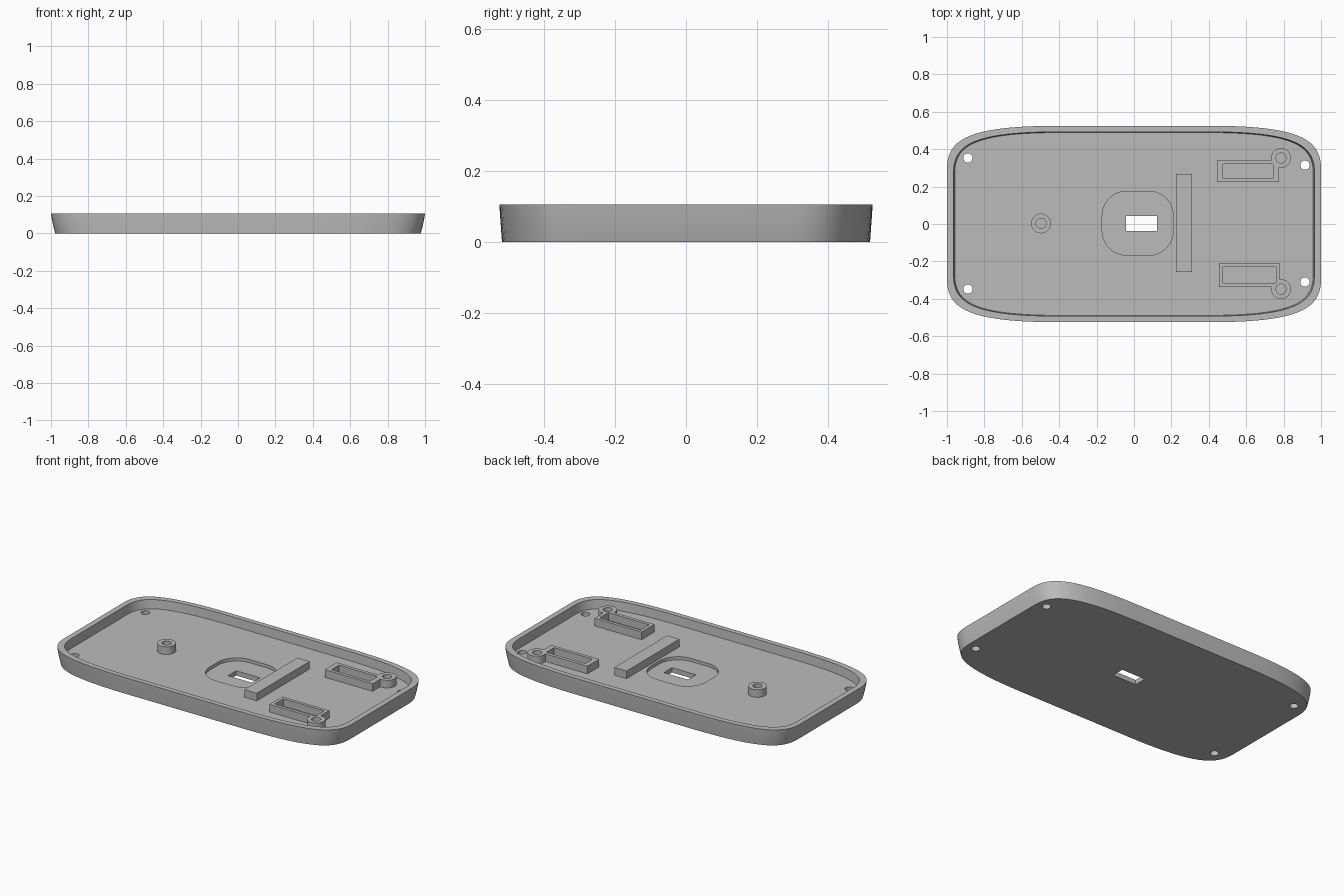
import bpy, bmesh, math

if "Cube" in bpy.data.objects:
    bpy.data.objects.remove(bpy.data.objects["Cube"])

FLOOR, TOP, RIM = 0.05, 0.098, 0.105

grey = bpy.data.materials.new("plain_grey")
grey.diffuse_color = (0.5, 0.5, 0.5, 1)
grey.use_nodes = True
grey.node_tree.nodes["Principled BSDF"].inputs["Base Color"].default_value = grey.diffuse_color


def tray_outline(hx, hy, n=20):
    """Rounded rectangle with softly bowed long sides."""
    p = [(1, 0.56), (1, 0.87), (0.88, 1), (0.4, 1)]
    quarter = []
    for i in range(n + 1):
        t = i / n
        w = [(1 - t) ** 3, 3 * t * (1 - t) ** 2, 3 * t * t * (1 - t), t ** 3]
        quarter.append((hx * sum(a * q[0] for a, q in zip(w, p)),
                        hy * sum(a * q[1] for a, q in zip(w, p))))
    half = quarter + [(-x, y) for x, y in reversed(quarter)]
    return half + [(-x, -y) for x, y in half]


def circle(cx, cy, r, n=32):
    return [(cx + r * math.cos(2 * math.pi * i / n),
             cy + r * math.sin(2 * math.pi * i / n)) for i in range(n)]


def rect(x0, x1, y0, y1):
    return [(x0, y0), (x1, y0), (x1, y1), (x0, y1)]


def round_rect(x0, x1, y0, y1, r, n=10):
    pts = []
    for k, (cx, cy) in enumerate([(x1 - r, y1 - r), (x0 + r, y1 - r),
                                  (x0 + r, y0 + r), (x1 - r, y0 + r)]):
        for i in range(n + 1):
            a = math.pi / 2 * (k + i / n)
            pts.append((cx + r * math.cos(a), cy + r * math.sin(a)))
    return pts


def loft(name, rings):
    """Solid through a stack of (outline, z) rings, capped at both ends."""
    bm = bmesh.new()
    loops = [[bm.verts.new((x, y, z)) for x, y in pts] for pts, z in rings]
    for a, b in zip(loops, loops[1:]):
        for i in range(len(a)):
            j = (i + 1) % len(a)
            bm.faces.new((a[i], a[j], b[j], b[i]))
    bm.faces.new(loops[0][::-1])
    bm.faces.new(loops[-1])
    bmesh.ops.recalc_face_normals(bm, faces=bm.faces)
    me = bpy.data.meshes.new(name)
    bm.to_mesh(me)
    bm.free()
    me.materials.append(grey)
    ob = bpy.data.objects.new(name, me)
    bpy.context.collection.objects.link(ob)
    return ob


def prism(name, pts, z0, z1):
    return loft(name, [(pts, z0), (pts, z1)])


def combine(ob, other, op):
    """Apply a boolean and discard the second solid."""
    mod = ob.modifiers.new("bool", 'BOOLEAN')
    mod.operation, mod.object, mod.solver = op, other, 'EXACT'
    bpy.context.view_layer.objects.active = ob
    bpy.ops.object.modifier_apply(modifier=mod.name)
    bpy.data.objects.remove(other)


def cut(ob, pts, z0, z1):
    combine(ob, prism("cutter", pts, z0, z1), 'DIFFERENCE')


# Tray: curved outer wall, rim, drafted inner wall and floor
tray = loft("tray", [
    (tray_outline(0.977, 0.518), 0), (tray_outline(0.984, 0.520), 0.025),
    (tray_outline(0.991, 0.522), 0.055), (tray_outline(0.996, 0.524), 0.08),
    (tray_outline(1, 0.525), RIM), (tray_outline(0.965, 0.493), RIM),
    (tray_outline(0.958, 0.489), FLOOR)])

# Central recess with slot, and four screw holes
cut(tray, round_rect(-0.17, 0.21, -0.167, 0.175, 0.13), 0.03, 0.2)
cut(tray, rect(-0.043, 0.123, -0.037, 0.043), -0.1, 0.2)
for x, y in [(-0.888, 0.353), (-0.888, -0.348), (0.914, 0.315), (0.914, -0.31)]:
    cut(tray, circle(x, y, 0.025), -0.1, 0.2)

# Cross bar
bar = prism("cross_bar", rect(0.225, 0.31, -0.257, 0.267), FLOOR - 0.005, TOP)

# Single post
post = prism("post", circle(-0.497, 0.003, 0.053), FLOOR - 0.005, TOP)
cut(post, circle(-0.497, 0.003, 0.027), FLOOR + 0.001, 0.2)

# Open sockets, each joined to a screw post
parts = [tray, bar, post]
for name, outer, inner, (cx, cy) in [
        ("back_socket", (0.444, 0.775, 0.225, 0.342),
         (0.476, 0.743, 0.246, 0.32), (0.786, 0.353)),
        ("front_socket", (0.455, 0.78, -0.337, -0.21),
         (0.476, 0.76, -0.316, -0.23), (0.786, -0.348))]:
    socket = prism(name, rect(*outer), FLOOR - 0.005, TOP)
    combine(socket, prism("boss", circle(cx, cy, 0.053), FLOOR - 0.005, TOP), 'UNION')
    cut(socket, rect(*inner), FLOOR + 0.001, 0.2)
    cut(socket, circle(cx, cy, 0.027), FLOOR + 0.001, 0.2)
    parts.append(socket)

# Smooth curved walls, keep edges crisp
for ob in parts:
    bpy.ops.object.select_all(action='DESELECT')
    ob.select_set(True)
    bpy.context.view_layer.objects.active = ob
    bpy.ops.object.shade_smooth_by_angle(angle=math.radians(30))
